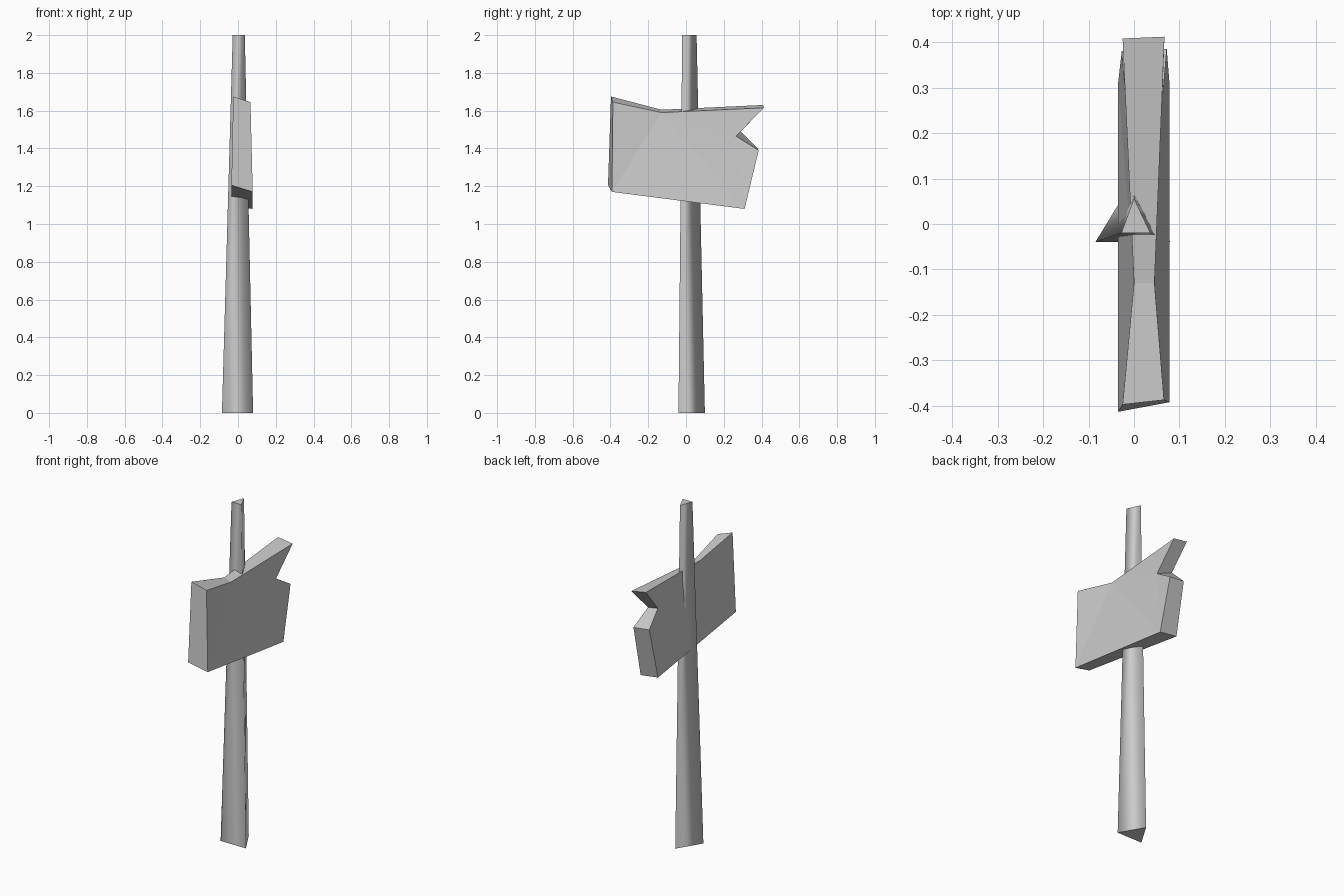
import bpy
import bmesh
from mathutils import Vector

cube = bpy.data.objects.get("Cube")
if cube:
    bpy.data.objects.remove(cube, do_unlink=True)


def make_material(name, value):
    mat = bpy.data.materials.new(name)
    mat.use_nodes = True
    color = (value, value, value, 1)
    mat.diffuse_color = color
    mat.node_tree.nodes["Principled BSDF"].inputs["Base Color"].default_value = color
    return mat


def loft(name, ring_a, ring_b, mat, smooth_sides=False):
    """Bridge two matching outlines and cap both ends."""
    bm = bmesh.new()
    a = [bm.verts.new(Vector(p)) for p in ring_a]
    b = [bm.verts.new(Vector(p)) for p in ring_b]
    caps = [bm.faces.new(a), bm.faces.new(b)]
    n = len(a)
    for i in range(n):
        j = (i + 1) % n
        side = bm.faces.new((a[i], a[j], b[j], b[i]))
        side.smooth = smooth_sides
    for cap in caps:
        for edge in cap.edges:
            edge.smooth = False
    bmesh.ops.recalc_face_normals(bm, faces=bm.faces)
    # Triangulate the concave outlines cleanly
    bmesh.ops.triangulate(bm, faces=[f for f in bm.faces if len(f.verts) > 4])
    mesh = bpy.data.meshes.new(name)
    bm.to_mesh(mesh)
    bm.free()
    mesh.materials.append(mat)
    obj = bpy.data.objects.new(name, mesh)
    bpy.context.collection.objects.link(obj)
    return obj


grey = make_material("light_grey", 0.6)

# Tapered three-sided post
base = [(-0.085, -0.04, 0), (0.08, -0.04, 0), (0, 0.1, 0)]
top = [(-0.028, -0.02, 2), (0.036, -0.02, 2), (0, 0.056, 2)]
loft("post", base, top, grey, smooth_sides=True)

# Board with a notched end, pinched at the top; outlines run along the top,
# around the notch and back along the bottom
left_side = [
    (0.066, -0.387, 1.645), (0.045, -0.13, 1.59), (0.067, 0.412, 1.615),
    (0.062, 0.265, 1.465), (0.072, 0.385, 1.39), (0.078, 0.31, 1.08),
    (0.078, -0.392, 1.17),
]
right_side = [
    (-0.025, -0.397, 1.675), (0, -0.13, 1.605), (-0.025, 0.408, 1.63),
    (-0.02, 0.29, 1.49), (-0.027, 0.38, 1.4), (-0.035, 0.31, 1.095),
    (-0.035, -0.413, 1.205),
]
loft("sign_board", left_side, right_side, grey)
